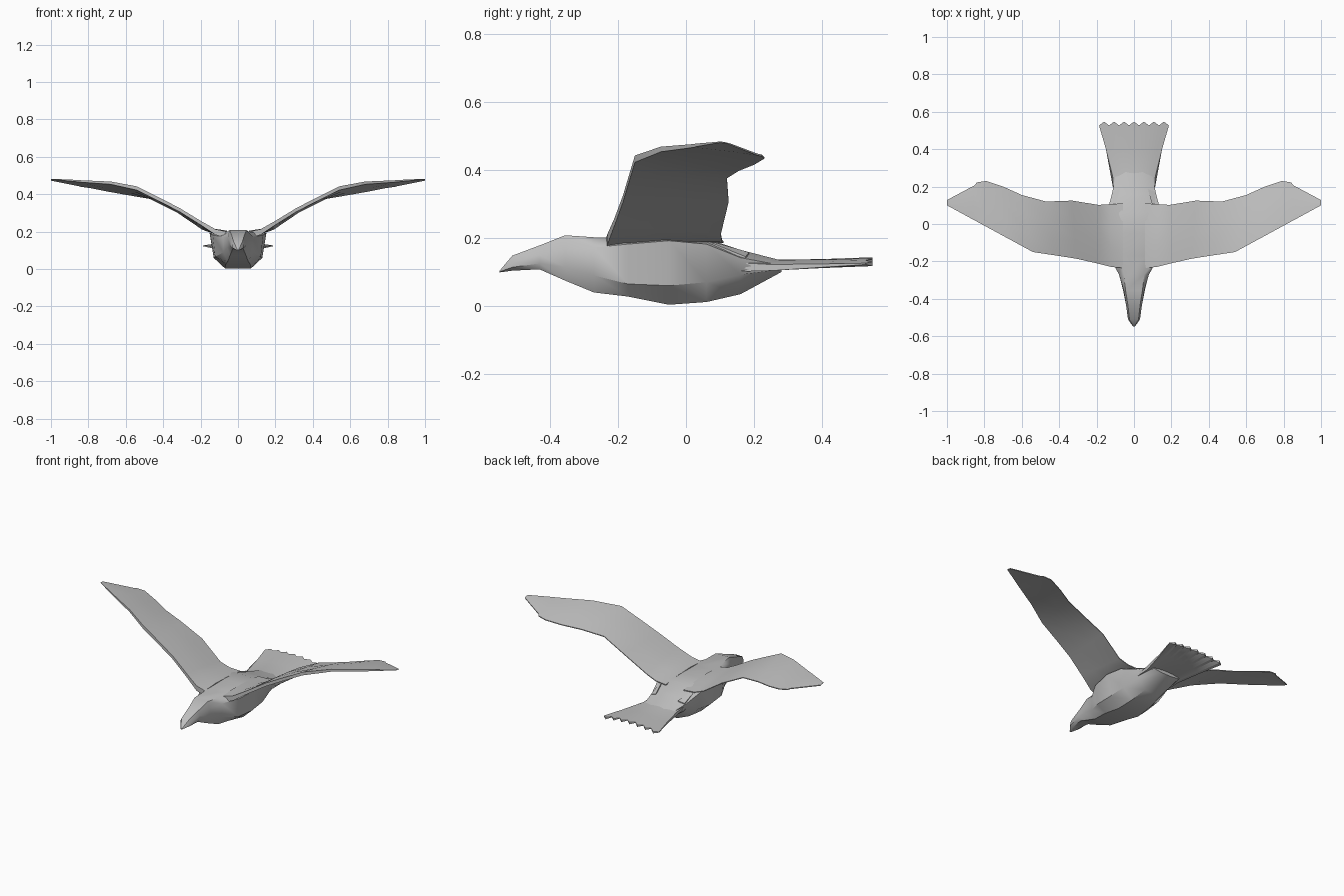
import bpy, bmesh, math

if "Cube" in bpy.data.objects:
    bpy.data.objects.remove(bpy.data.objects["Cube"], do_unlink=True)

grey = bpy.data.materials.new("plain grey")
grey.use_nodes = True
colour = (0.53, 0.53, 0.53, 1)
grey.diffuse_color = colour
grey.node_tree.nodes["Principled BSDF"].inputs["Base Color"].default_value = colour


def loft(name, rings, angle=30):
    """Skin a list of equal-length closed rings and cap both ends."""
    bm = bmesh.new()
    loops = [[bm.verts.new(p) for p in ring] for ring in rings]
    n = len(loops[0])
    for a, b in zip(loops, loops[1:]):
        for i in range(n):
            j = (i + 1) % n
            bm.faces.new((a[i], a[j], b[j], b[i]))
    bm.faces.new(loops[0])
    bm.faces.new(loops[-1])
    bmesh.ops.recalc_face_normals(bm, faces=bm.faces)
    mesh = bpy.data.meshes.new(name)
    bm.to_mesh(mesh)
    bm.free()
    mesh.materials.append(grey)
    obj = bpy.data.objects.new(name, mesh)
    bpy.context.collection.objects.link(obj)
    bpy.ops.object.select_all(action='DESELECT')
    obj.select_set(True)
    bpy.context.view_layer.objects.active = obj
    bpy.ops.object.shade_smooth_by_angle(angle=math.radians(angle))
    return obj


# Body with head and beak: y, then (half width, z) of top, side, crease, belly
sections = [
    (-0.547, (.004, .104), (.006, .102), (.006, .101), (.003, .099)),
    (-0.51, (.024, .148), (.032, .128), (.032, .114), (.015, .104)),
    (-0.43, (.033, .178), (.043, .150), (.043, .125), (.028, .108)),
    (-0.355, (.045, .208), (.055, .168), (.058, .114), (.042, .075)),
    (-0.27, (.055, .202), (.080, .172), (.078, .090), (.055, .040)),
    (-0.17, (.070, .200), (.135, .182), (.122, .065), (.065, .028)),
    (-0.05, (.070, .202), (.152, .192), (.130, .060), (.070, .004)),
    (0.06, (.070, .198), (.145, .182), (.125, .070), (.065, .012)),
    (0.16, (.060, .165), (.118, .142), (.105, .092), (.055, .035)),
    (0.28, (.045, .134), (.095, .120), (.090, .108), (.040, .100)),
]
rings = []
for y, *half in sections:
    right = [(x, y, z) for x, z in half]
    rings.append(right + [(-x, y, z) for x, y, z in reversed(right)])
loft("body", rings, 35)

# Wings: x, y, z of leading edge; x, y, z of trailing edge; thickness
stations = [
    ((.06, -.235, .200), (.06, .110, .190), .035),
    ((.12, -.230, .213), (.13, .106, .194), .030),
    ((.20, -.210, .258), (.19, .102, .215), .022),
    ((.31, -.185, .325), (.33, .125, .310), .020),
    ((.42, -.168, .382), (.47, .120, .380), .020),
    ((.54, -.150, .442), (.60, .155, .402), .020),
    ((.68, -.074, .468), (.70, .200, .420), .015),
    ((.82, .002, .474), (.79, .230, .438), .011),
    ((.86, .024, .476), (.842, .222, .445), .010),
    ((.87, .029, .477), (.85, .208, .448), .009),
    ((1.0, .100, .483), (1.0, .128, .478), .003),
]
for side, label in ((1, "left"), (-1, "right")):
    rings = []
    for lead, trail, thick in stations:
        top = []
        for t, camber in ((0, 0), (.3, .25), (.65, .25), (1, 0)):
            p = [a + (b - a) * t for a, b in zip(lead, trail)]
            top.append((side * p[0], p[1], p[2] + camber * thick))
        depth = (thick, thick, thick * .7, .005)
        low = [(x, y, z - d) for (x, y, z), d in zip(top, depth)]
        rings.append(top + low[::-1])
    loft(label + "_wing", rings, 35)

    # Folded feather where the wing meets the tail
    edge = [(.115, .04, .200), (.075, .185, .158), (.112, .175, .145)]
    loft(label + "_fold", [[(side * x, y, z + dz) for x, y, z in edge]
                           for dz in (0, -.012)])

# Tail fan: pleated feather columns with a notched end
rings = []
count = 14
for i in range(count + 1):
    s = 2 * i / count - 1
    peak = i % 2
    arch = 1 - s * s
    top = [(s * .095, .10, .140 + .030 * arch),
           (s * .112, .18, .126 + .020 * arch),
           (s * .113, .25, .122 + .014 * arch),
           (s * .150, .40, .124 + .014 * arch),
           (s * .187, .527 + .020 * peak, .126 + .017 * arch)]
    thick = [.03, .024, .018, .010 + .006 * peak, .004 + .009 * peak]
    low = [(x, y, z - d) for (x, y, z), d in zip(top, thick)]
    rings.append(top + low[::-1])
loft("tail", rings)
